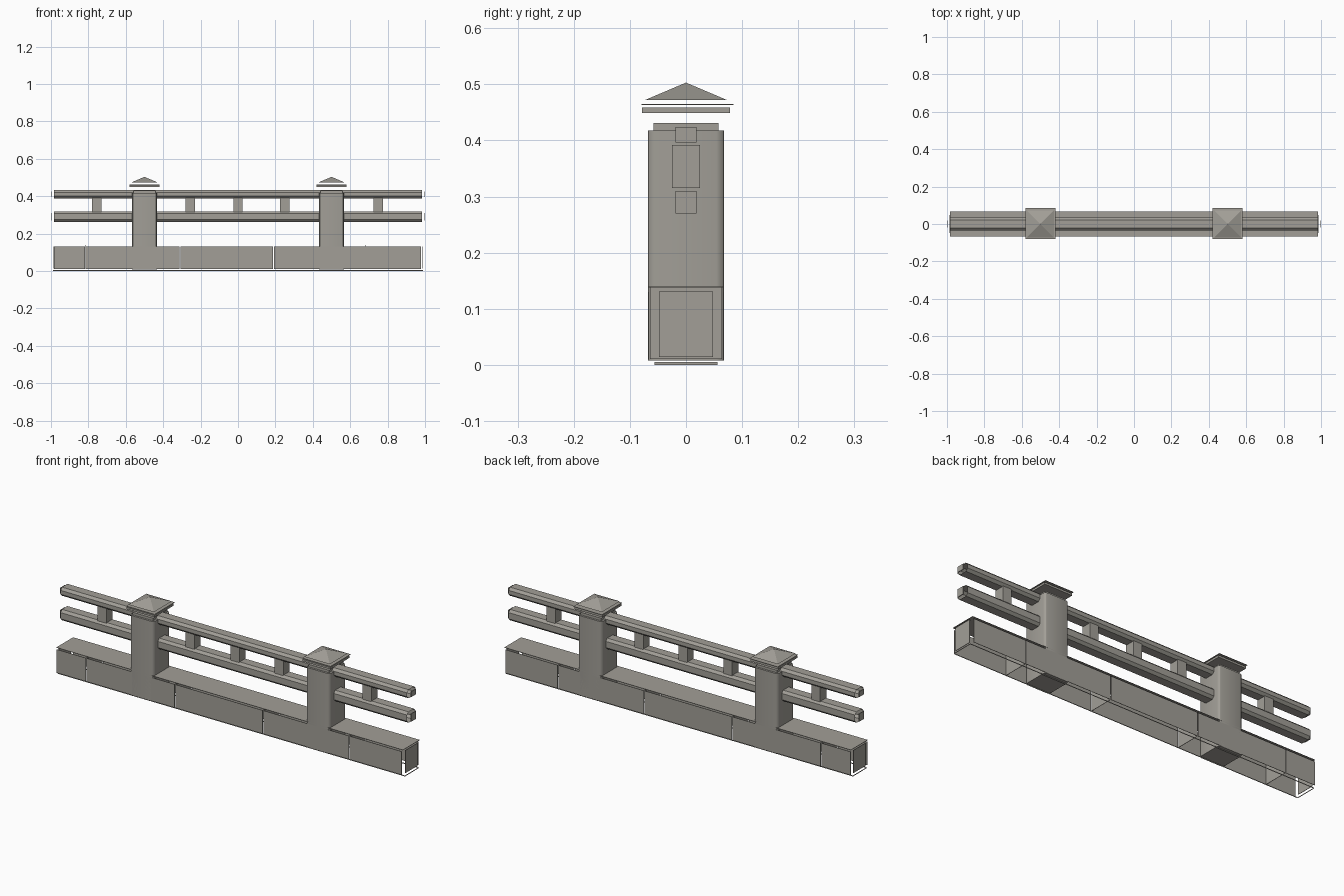
import bpy
import bmesh
from mathutils import Vector

cube = bpy.data.objects.get("Cube")
if cube:
    bpy.data.objects.remove(cube, do_unlink=True)

stone = bpy.data.materials.new("warm grey stone")
stone.use_nodes = True
stone.diffuse_color = (0.36, 0.345, 0.31, 1)
stone.node_tree.nodes["Principled BSDF"].inputs["Base Color"].default_value = stone.diffuse_color


def finish(name, bm):
    bmesh.ops.recalc_face_normals(bm, faces=bm.faces)
    mesh = bpy.data.meshes.new(name)
    bm.to_mesh(mesh)
    bm.free()
    mesh.materials.append(stone)
    obj = bpy.data.objects.new(name, mesh)
    bpy.context.collection.objects.link(obj)
    return obj


def box(name, x, y, z, bevel=0, pick=None, segments=1, drop=None):
    """Box from (min, max) ranges; pick chooses bevelled edge axis, drop removes end faces on an axis."""
    bm = bmesh.new()
    bmesh.ops.create_cube(bm, size=1)
    for v in bm.verts:
        v.co = Vector([lo + (c + 0.5) * (hi - lo) for c, (lo, hi) in zip(v.co, (x, y, z))])
    if bevel:
        edges = [e for e in bm.edges
                 if abs((e.verts[1].co - e.verts[0].co).normalized()[pick]) > 0.9]
        bmesh.ops.bevel(bm, geom=edges, offset=bevel, segments=segments,
                        profile=0.5, affect='EDGES')
    if drop is not None:
        bm.normal_update()
        ends = [f for f in bm.faces if abs(f.normal[drop]) > 0.9]
        bmesh.ops.delete(bm, geom=ends, context='FACES_ONLY')
    return finish(name, bm)


def both(c, half):
    return (c - half, c + half)


# Hollow plinth: walls split at the seams, with a divider at each seam
seams = [-0.815, -0.31, 0.19, 0.68]
stops = [-0.985] + seams + [0.98]
for side, label in ((-1, "front"), (1, "back")):
    for i, (a, b) in enumerate(zip(stops, stops[1:])):
        box(f"plinth_{label}_wall_{i + 1}", (a + 0.002, b - 0.002),
            both(side * 0.067, 0.001), (0.01, 0.13))
for i, x in enumerate(seams):
    box(f"plinth_divider_{i + 1}", both(x, 0.001), both(0, 0.064), (0.01, 0.138))
for side, label in ((-1, "right"), (1, "left")):
    box(f"plinth_{label}_end", both(side * 0.985, 0.001), both(0, 0.048), (0.014, 0.131))
box("plinth_top", both(0, 0.985), both(0, 0.068), (0.138, 0.14))
box("plinth_foot_band", both(0, 0.988), both(0, 0.056), (0, 0.005), drop=2)

# Two chamfered rails with loose end plates
for name, low, high in (("lower_rail", 0.262, 0.318), ("top_rail", 0.388, 0.432)):
    box(name, both(0, 0.985), both(0, 0.034), (low, high), 0.012, 0, drop=0)
    for side, label in ((-1, "right"), (1, "left")):
        box(f"{name}_{label}_end", both(side * 0.996, 0.002), both(0, 0.019),
            (low + 0.008, high - 0.008))

# Short uprights between the rails
for i, x in enumerate((-0.755, -0.255, 0, 0.25, 0.75)):
    box(f"upright_{i + 1}", both(x, 0.025), both(0, 0.025), (0.315, 0.392))


def cap_pyramid(name, x):
    bm = bmesh.new()
    bmesh.ops.create_grid(bm, x_segments=1, y_segments=1, size=0.073)
    bmesh.ops.translate(bm, verts=bm.verts, vec=(x, 0, 0.472))
    base = bm.faces[:]
    corners = list(base[0].verts)
    apex = bm.verts.new((x, 0, 0.503))
    for i in range(4):
        bm.faces.new((corners[i], corners[(i + 1) % 4], apex))
    return finish(name, bm)


# Posts with rounded corners and a layered pyramid cap
for x, label in ((-0.5, "right"), (0.5, "left")):
    post = box(f"{label}_post", both(x, 0.068), both(0, 0.068), (0.008, 0.418), 0.014, 2, 3)
    bpy.ops.object.select_all(action='DESELECT')
    post.select_set(True)
    bpy.context.view_layer.objects.active = post
    bpy.ops.object.shade_smooth_by_angle()
    box(f"{label}_post_top", both(x, 0.058), both(0, 0.058), (0.418, 0.431))
    box(f"{label}_cap_slab", both(x, 0.079), both(0, 0.078), (0.449, 0.459))
    box(f"{label}_cap_rim", both(x, 0.081), both(0.003, 0.082), (0.463, 0.465))
    cap_pyramid(f"{label}_cap_pyramid", x)
